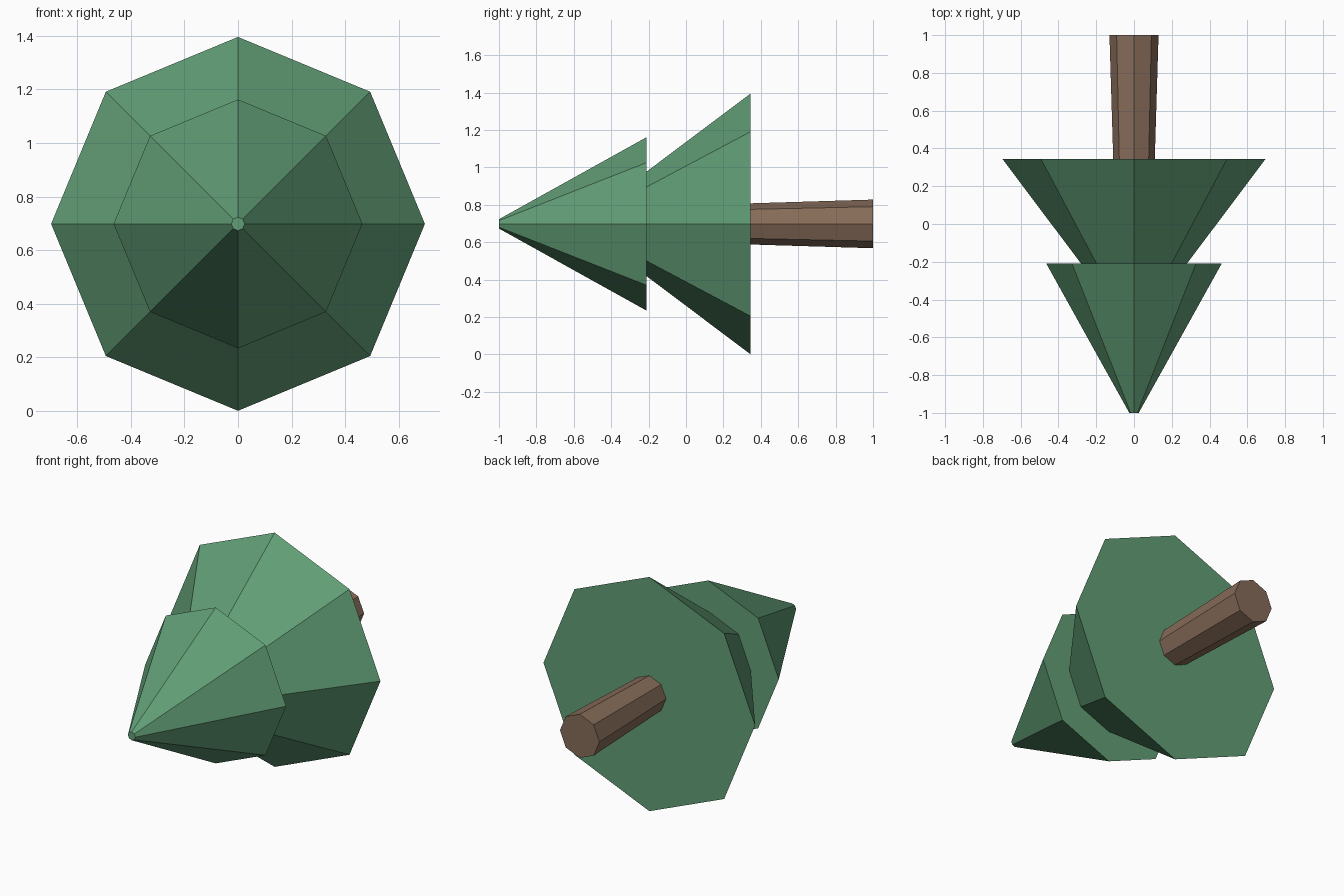
import bpy, bmesh
from math import sin, cos, pi

if "Cube" in bpy.data.objects:
    bpy.data.objects.remove(bpy.data.objects["Cube"])

AXIS_Z = 0.698
SIDES = 8


def material(name, rgb):
    mat = bpy.data.materials.new(name)
    mat.diffuse_color = (*rgb, 1.0)
    mat.use_nodes = True
    mat.node_tree.nodes["Principled BSDF"].inputs["Base Color"].default_value = mat.diffuse_color
    return mat


def lathe(name, profile, mat, cap_front=True):
    """Spin (y, radius) points around the lying tree's axis with flat faces."""
    bm = bmesh.new()
    rings = [[bm.verts.new((r * sin(2 * pi * i / SIDES), y,
                            AXIS_Z + r * cos(2 * pi * i / SIDES)))
              for i in range(SIDES)] for y, r in profile]
    for a, b in zip(rings, rings[1:]):
        for i in range(SIDES):
            j = (i + 1) % SIDES
            bm.faces.new((a[i], a[j], b[j], b[i]))
    if cap_front:
        bm.faces.new(rings[0])
    bm.faces.new(rings[-1])
    bmesh.ops.recalc_face_normals(bm, faces=bm.faces)
    # make sure the end cap points away from the tip
    bm.faces.ensure_lookup_table()
    if bm.faces[-1].normal.y < 0:
        bmesh.ops.reverse_faces(bm, faces=bm.faces)
    mesh = bpy.data.meshes.new(name)
    bm.to_mesh(mesh)
    bm.free()
    mesh.materials.append(mat)
    obj = bpy.data.objects.new(name, mesh)
    bpy.context.collection.objects.link(obj)
    return obj


green = material("needle_green", (0.12, 0.34, 0.18))
brown = material("bark_brown", (0.24, 0.15, 0.10))

# Two stepped foliage tiers, tip towards the front
lathe("foliage", [(-1.0, 0.025), (-0.21, 0.464), (-0.21, 0.28), (0.345, 0.697)], green)

# Trunk, flaring slightly towards its foot
lathe("trunk", [(0.345, 0.11), (1.0, 0.13)], brown, cap_front=False)
